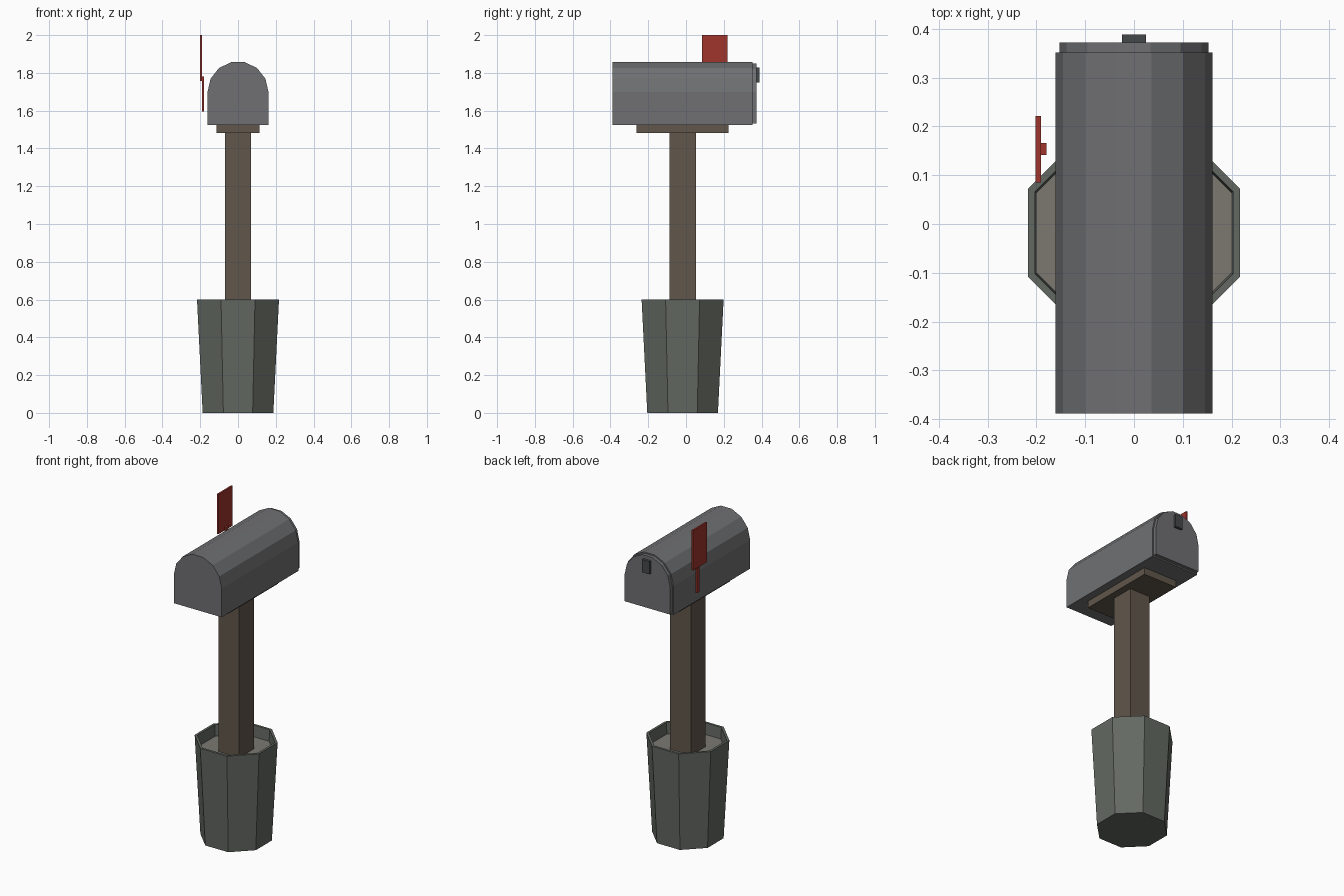
import bpy, bmesh, math

if "Cube" in bpy.data.objects:
    bpy.data.objects.remove(bpy.data.objects["Cube"])

CY = -0.018  # y centre of planter and post


def material(name, rgb):
    m = bpy.data.materials.new(name)
    m.diffuse_color = (*rgb, 1)
    m.use_nodes = True
    m.node_tree.nodes["Principled BSDF"].inputs["Base Color"].default_value = m.diffuse_color
    return m


GREEN = material("planter_green", (0.125, 0.14, 0.12))
WOOD = material("wood", (0.12, 0.095, 0.07))
SOIL = material("soil", (0.20, 0.19, 0.165))
METAL = material("metal", (0.16, 0.163, 0.17))
DARK = material("dark_metal", (0.06, 0.065, 0.068))
RED = material("flag_red", (0.35, 0.035, 0.025))


def finish(name, bm, mat):
    bmesh.ops.recalc_face_normals(bm, faces=bm.faces)
    me = bpy.data.meshes.new(name)
    bm.to_mesh(me)
    bm.free()
    me.materials.append(mat)
    ob = bpy.data.objects.new(name, me)
    bpy.context.collection.objects.link(ob)
    return ob


def box(name, x, y, z, mat):
    """Box from (min, max) ranges."""
    bm = bmesh.new()
    bmesh.ops.create_cube(bm, size=1)
    for v in bm.verts:
        v.co = [(a + b) / 2 + c * (b - a) for (a, b), c in zip((x, y, z), v.co)]
    return finish(name, bm, mat)


def octagon_stack(name, rings, mat):
    """Closed solid through octagonal rings of (flat-to-centre distance, z)."""
    bm = bmesh.new()
    loops = []
    for apothem, z in rings:
        r = apothem / math.cos(math.pi / 8)
        angles = [(i + 0.5) * math.pi / 4 for i in range(8)]
        loops.append([bm.verts.new((r * math.cos(a), CY + r * math.sin(a), z)) for a in angles])
    for lo, hi in zip(loops, loops[1:]):
        for i in range(8):
            j = (i + 1) % 8
            bm.faces.new((lo[i], lo[j], hi[j], hi[i]))
    bm.faces.new(loops[0])
    bm.faces.new(loops[-1])
    return finish(name, bm, mat)


def arch(name, radius, z_bottom, y0, y1, mat, z_spring=1.70, segments=7):
    """Round-topped profile extruded along y."""
    bm = bmesh.new()
    pts = [(-radius, z_bottom), (radius, z_bottom)]
    for i in range(segments + 1):
        a = math.pi * i / segments
        pts.append((radius * math.cos(a), z_spring + radius * math.sin(a)))
    face = bm.faces.new([bm.verts.new((x, y0, z)) for x, z in pts])
    ext = bmesh.ops.extrude_face_region(bm, geom=[face])["geom"]
    verts = [g for g in ext if isinstance(g, bmesh.types.BMVert)]
    bmesh.ops.translate(bm, vec=(0, y1 - y0, 0), verts=verts)
    return finish(name, bm, mat)


# Tapered planter with hollow rim, filled with soil
octagon_stack("planter", [(0.187, 0), (0.217, 0.6), (0.203, 0.6), (0.199, 0.52)], GREEN)
octagon_stack("soil", [(0.198, 0.51), (0.1995, 0.53)], SOIL)

# Post and support board
box("post", (-0.07, 0.07), (CY - 0.07, CY + 0.07), (0.525, 1.485), WOOD)
box("support_board", (-0.113, 0.113), (CY - 0.243, CY + 0.243), (1.483, 1.525), WOOD)

# Mailbox body, door and latch
arch("mailbox_body", 0.161, 1.525, -0.388, 0.351, METAL)
arch("door", 0.153, 1.533, 0.345, 0.372, METAL)
box("door_latch", (-0.025, 0.025), (0.370, 0.388), (1.75, 1.828), DARK)

# Raised signal flag
box("flag_arm", (-0.191, -0.179), (0.141, 0.166), (1.595, 1.78), RED)
box("flag_blade", (-0.2015, -0.191), (0.085, 0.221), (1.757, 2.0), RED)
